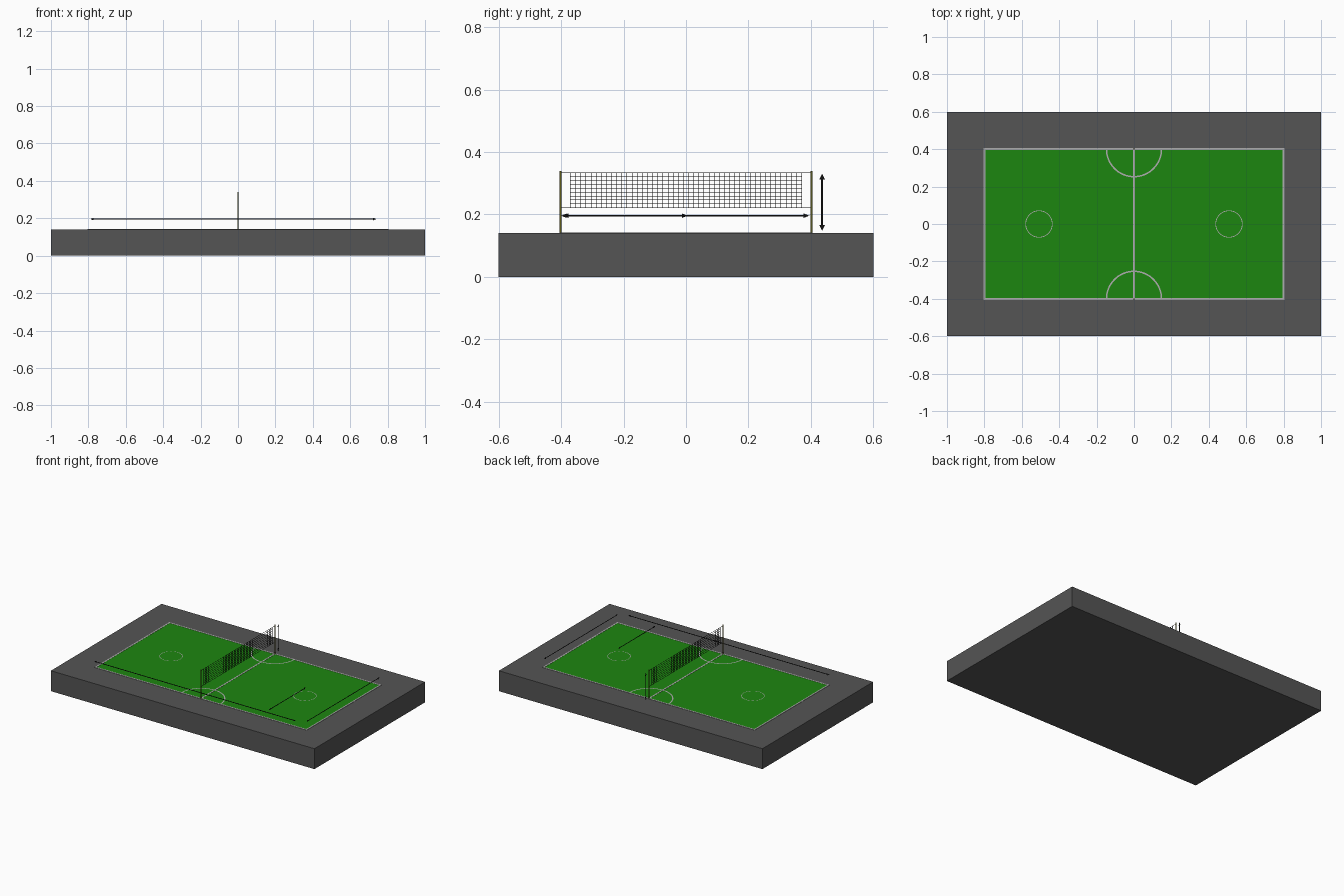
import bpy, bmesh, math
from mathutils import Vector

if "Cube" in bpy.data.objects:
    bpy.data.objects.remove(bpy.data.objects["Cube"])


def material(name, rgb):
    m = bpy.data.materials.new(name)
    m.diffuse_color = (*rgb, 1)
    m.use_nodes = True
    m.node_tree.nodes["Principled BSDF"].inputs["Base Color"].default_value = m.diffuse_color
    return m


TARMAC = material("tarmac", (0.09, 0.09, 0.09))
GREEN = material("court_green", (0.012, 0.24, 0.005))
PAINT = material("line_paint", (0.42, 0.42, 0.42))
OLIVE = material("post_olive", (0.12, 0.11, 0.01))
BLACK = material("black", (0.006, 0.006, 0.006))
TOP = 0.14  # top of the slab


def finish(name, bm, mat):
    me = bpy.data.meshes.new(name)
    bm.to_mesh(me)
    bm.free()
    me.materials.append(mat)
    ob = bpy.data.objects.new(name, me)
    bpy.context.collection.objects.link(ob)
    return ob


def add_box(bm, lo, hi):
    vs = bmesh.ops.create_cube(bm, size=1)["verts"]
    for v in vs:
        v.co = Vector([(lo[i] + hi[i]) / 2 + v.co[i] * (hi[i] - lo[i]) for i in range(3)])


def add_arc(bm, cx, cy, r, width, a0, a1, z, n):
    ring = []
    for i in range(n + 1):
        a = a0 + (a1 - a0) * i / n
        ring.append([bm.verts.new((cx + q * math.cos(a), cy + q * math.sin(a), z))
                     for q in (r - width / 2, r + width / 2)])
    for p, q in zip(ring, ring[1:]):
        bm.faces.new((p[0], p[1], q[1], q[0]))


# Base slab and playing surface
bm = bmesh.new()
add_box(bm, (-1, -0.6, 0), (1, 0.6, TOP))
finish("base_slab", bm, TARMAC)
bm = bmesh.new()
add_box(bm, (-0.8, -0.4, TOP - 0.002), (0.8, 0.4, TOP + 0.001))
finish("court_surface", bm, GREEN)

# Straight court lines
bm = bmesh.new()
z0, z1, w = TOP - 0.001, TOP + 0.002, 0.005
for s in (-1, 1):
    add_box(bm, (-0.8 - w, s * 0.4 - w, z0), (0.8 + w, s * 0.4 + w, z1))
    add_box(bm, (s * 0.8 - w, -0.4 + w, z0), (s * 0.8 + w, 0.4 - w, z1))
add_box(bm, (-w, -0.4 + w, z0), (w, 0.4 - w, z1))
finish("court_lines", bm, PAINT)

# Semicircles at the net ends and the two serving circles
bm = bmesh.new()
add_arc(bm, 0, -0.4, 0.147, 0.008, 0, math.pi, z1, 32)
add_arc(bm, 0, 0.4, 0.147, 0.008, math.pi, 2 * math.pi, z1, 32)
for s in (-1, 1):
    add_arc(bm, s * 0.508, 0, 0.071, 0.004, 0, 2 * math.pi, z1, 48)
finish("curved_lines", bm, PAINT)

# Net posts
for s, side in ((-1, "front"), (1, "back")):
    bm = bmesh.new()
    bmesh.ops.create_cone(bm, cap_ends=True, segments=16, radius1=0.0035, radius2=0.0035, depth=0.2)
    bmesh.ops.translate(bm, verts=bm.verts, vec=(0, s * 0.402, TOP + 0.1))
    post = finish(side + "_post", bm, OLIVE)
    for p in post.data.polygons:
        p.use_smooth = len(p.vertices) == 4

# Net mesh with tie ropes to the posts
bm = bmesh.new()
t, half, lo, hi = 0.0008, 0.37, 0.222, 0.333
cols, rows = 45, 9
for i in range(cols + 1):
    y = -half + 2 * half * i / cols
    add_box(bm, (-t, y - t, lo), (t, y + t, hi))
for j in range(rows + 1):
    z = lo + (hi - lo) * j / rows
    end = 0.4 if j in (0, rows) else half
    add_box(bm, (-t, -end, z - t), (t, end, z + t))
finish("net", bm, BLACK)


# Flat double-headed measuring arrows standing upright
def arrow(name, a, b, side, w=0.0025, head=0.018, hw=0.007):
    a, b, side = Vector(a), Vector(b), Vector(side)
    d = (b - a).normalized()
    ia, ib = a + d * head, b - d * head
    bm = bmesh.new()
    for pts in ((ia - side * w, ib - side * w, ib + side * w, ia + side * w),
                (a, ia - side * hw, ia + side * hw),
                (b, ib + side * hw, ib - side * hw)):
        bm.faces.new([bm.verts.new(p) for p in pts])
    finish(name, bm, BLACK)


AZ = 0.196
arrow("length_arrow", (-0.79, -0.43, AZ), (0.74, -0.43, AZ), (0, 0, 1))
arrow("width_arrow", (0.8, -0.4, AZ), (0.8, 0.395, AZ), (0, 0, 1))
arrow("half_width_arrow", (0.51, -0.395, AZ), (0.51, 0.005, AZ), (0, 0, 1))
arrow("height_arrow", (0, 0.436, 0.148), (0, 0.436, 0.33), (0, 1, 0), 0.003, 0.018, 0.009)
